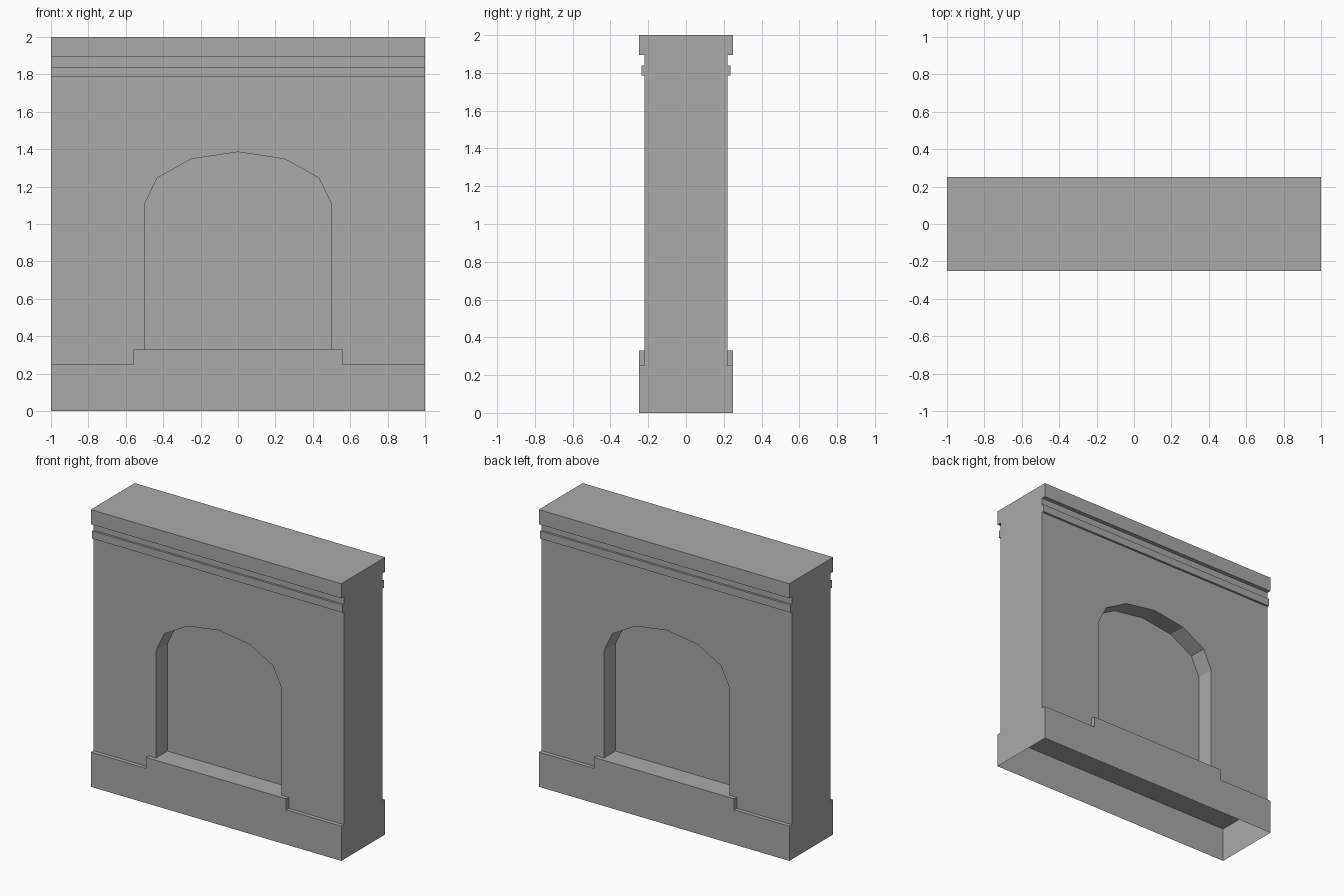
import bpy, bmesh, math

if "Cube" in bpy.data.objects:
    bpy.data.objects.remove(bpy.data.objects["Cube"])

stone = bpy.data.materials.new("grey stone")
stone.diffuse_color = (0.4, 0.4, 0.4, 1)
stone.use_nodes = True
stone.node_tree.nodes["Principled BSDF"].inputs["Base Color"].default_value = stone.diffuse_color

WALL, BASE, BAND = 0.22, 0.25, 0.235      # half depths
BASE_TOP, SILL_TOP = 0.25, 0.33
NICHE_BACK = 0.09


def make_object(name, bm):
    mesh = bpy.data.meshes.new(name)
    bm.to_mesh(mesh)
    bm.free()
    ob = bpy.data.objects.new(name, mesh)
    bpy.context.collection.objects.link(ob)
    mesh.materials.append(stone)
    return ob


def prism(name, points_a, points_b):
    """Closed solid between two matching outlines."""
    bm = bmesh.new()
    a = [bm.verts.new(p) for p in points_a]
    b = [bm.verts.new(p) for p in points_b]
    bm.faces.new(a)
    bm.faces.new(b[::-1])
    for i in range(len(a)):
        j = (i + 1) % len(a)
        bm.faces.new((a[j], a[i], b[i], b[j]))
    bmesh.ops.recalc_face_normals(bm, faces=bm.faces)
    return make_object(name, bm)


# Wall with cornice and thin band, one side profile swept along x
half = [(WALL, BASE_TOP), (WALL, 1.785), (BAND, 1.785), (BAND, 1.84),
        (WALL, 1.84), (WALL, 1.895), (BASE, 1.895), (BASE, 2.0)]
profile = half + [(-y, z) for y, z in reversed(half)]
wall = prism("wall", [(-1, y, z) for y, z in profile],
             [(1, y, z) for y, z in profile])

# Arched niche outline: straight jambs and a six-sided flattened arch
arch = [(-0.5, SILL_TOP), (0.5, SILL_TOP)]
for i in range(7):
    t = math.pi * i / 6
    arch.append((0.5 * math.cos(t), 1.105 + 0.28 * math.sin(t)))

for side, label in ((-1, "front"), (1, "back")):
    # Niche cut into this face
    cutter = prism(label + "_niche_cutter",
                   [(x, side * NICHE_BACK, z) for x, z in arch],
                   [(x, side * 0.4, z) for x, z in arch])
    cutter.hide_render = True
    cutter.hide_viewport = True
    cut = wall.modifiers.new(label + "_niche", 'BOOLEAN')
    cut.operation = 'DIFFERENCE'
    cut.solver = 'EXACT'
    cut.object = cutter

    # Raised sill block, open where it meets the wall and base
    bm = bmesh.new()
    bmesh.ops.create_cube(bm, size=1)
    for v in bm.verts:
        v.co.x *= 1.12
        v.co.y = side * (BASE if v.co.y * side > 0 else WALL)
        v.co.z = SILL_TOP if v.co.z > 0 else BASE_TOP
    bmesh.ops.recalc_face_normals(bm, faces=bm.faces)
    hidden = [f for f in bm.faces
              if f.normal.z < -0.5 or f.normal.y * side < -0.5]
    bmesh.ops.delete(bm, geom=hidden, context='FACES')
    make_object(label + "_sill", bm)

# Hollow base skirt, open below, with a ledge around the wall foot
bm = bmesh.new()


def quad(points):
    bm.faces.new([bm.verts.new(p) for p in points])


for s in (-1, 1):
    face = [(-1, s * BASE, 0), (1, s * BASE, 0),
            (1, s * BASE, BASE_TOP), (-1, s * BASE, BASE_TOP)]
    ledge = [(-1, s * BASE, BASE_TOP), (1, s * BASE, BASE_TOP),
             (1, s * WALL, BASE_TOP), (-1, s * WALL, BASE_TOP)]
    end = [(s, -BASE, 0), (s, BASE, 0),
           (s, BASE, BASE_TOP), (s, -BASE, BASE_TOP)]
    quad(face if s < 0 else face[::-1])
    quad(ledge if s < 0 else ledge[::-1])
    quad(end if s > 0 else end[::-1])
bmesh.ops.remove_doubles(bm, verts=bm.verts, dist=0.0005)
make_object("base_skirt", bm)
